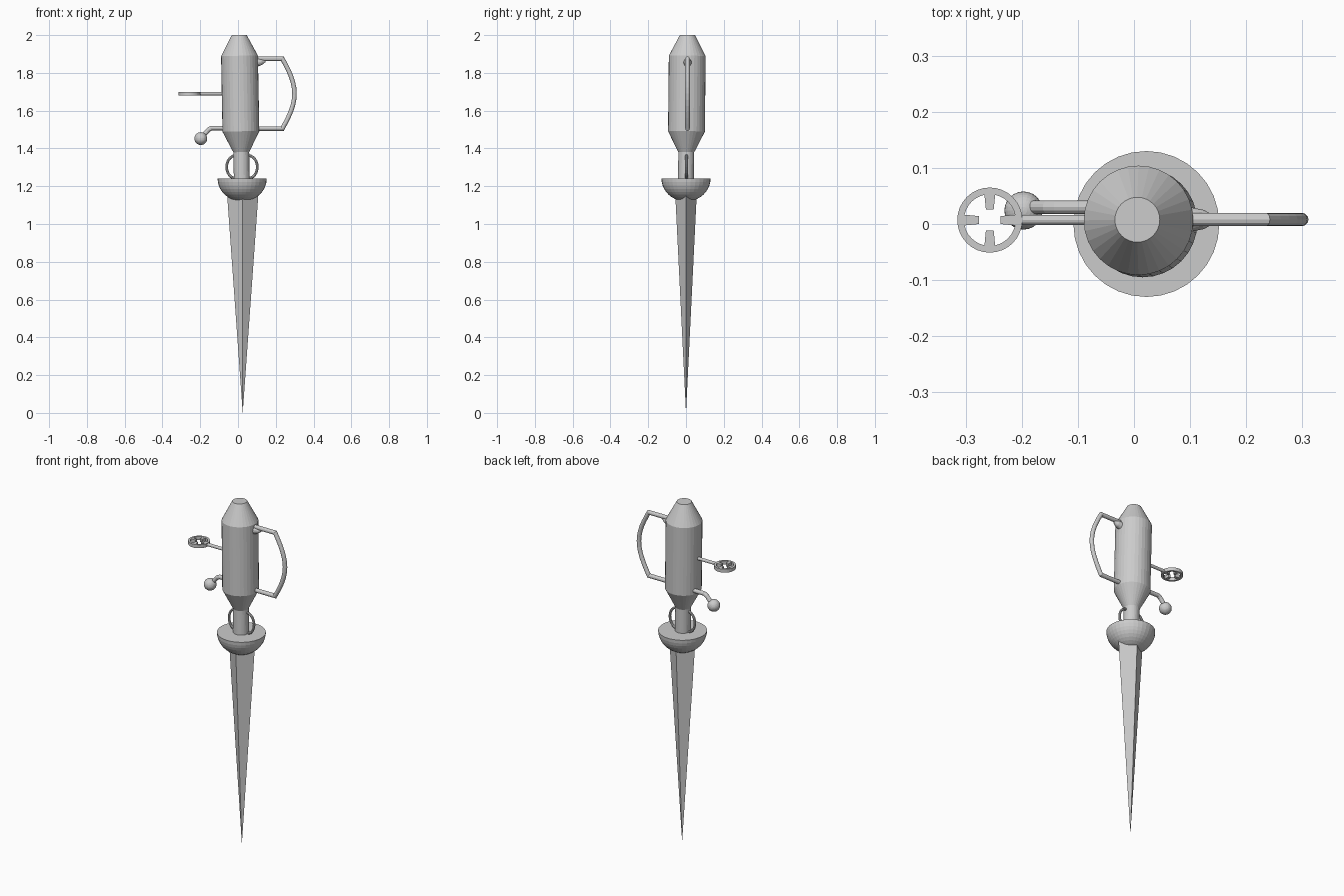
import bpy, bmesh, math
from mathutils import Vector, Matrix

if "Cube" in bpy.data.objects:
    bpy.data.objects.remove(bpy.data.objects["Cube"])

grey = bpy.data.materials.new("plain grey")
grey.use_nodes = True
COLOUR = (0.6, 0.6, 0.6, 1)
grey.diffuse_color = COLOUR
grey.node_tree.nodes["Principled BSDF"].inputs["Base Color"].default_value = COLOUR


def finish(name, bm):
    bmesh.ops.recalc_face_normals(bm, faces=bm.faces)
    mesh = bpy.data.meshes.new(name)
    bm.to_mesh(mesh)
    bm.free()
    mesh.materials.append(grey)
    ob = bpy.data.objects.new(name, mesh)
    bpy.context.collection.objects.link(ob)
    return ob


def lathe(name, profile, sides=32, closed=False):
    """Spin (radius, height) points about z; open profiles get end caps."""
    bm = bmesh.new()
    rings = []
    for r, z in profile:
        rings.append([bm.verts.new((r * math.cos(math.tau * i / sides),
                                    r * math.sin(math.tau * i / sides), z)) for i in range(sides)])
    pairs = list(zip(rings, rings[1:]))
    if closed:
        pairs.append((rings[-1], rings[0]))
    else:
        bm.faces.new(rings[0])
        bm.faces.new(rings[-1])
    for a, b in pairs:
        for i in range(sides):
            j = (i + 1) % sides
            bm.faces.new((a[i], a[j], b[j], b[i]))
    return finish(name, bm)


def tube(name, points, radius, sides=12):
    """Sweep a circle along a path lying in an xz plane, with mitred joints."""
    bm = bmesh.new()
    pts = [Vector(p) for p in points]
    side = Vector((0, 1, 0))
    rings = []
    for i, p in enumerate(pts):
        before = (p - pts[i - 1]).normalized() if i else None
        after = (pts[i + 1] - p).normalized() if i < len(pts) - 1 else before
        before = before or after
        along = (before + after).normalized()
        out = along.cross(side) / max(along.dot(after), 0.5)
        rings.append([bm.verts.new(p + radius * (math.cos(math.tau * k / sides) * side
                                                 + math.sin(math.tau * k / sides) * out))
                      for k in range(sides)])
    for a, b in zip(rings, rings[1:]):
        for k in range(sides):
            m = (k + 1) % sides
            bm.faces.new((a[k], a[m], b[m], b[k]))
    bm.faces.new(rings[0])
    bm.faces.new(rings[-1])
    return finish(name, bm)


# Leaning body with tapered ends and neck
AXIS = Vector((0.02, 0, 1.24))
body = lathe("body", [(0.042, -0.02), (0.042, 0.14), (0.0975, 0.25), (0.0975, 0.65), (0.04, 0.76)])
body.location = AXIS
body.rotation_euler = (-0.01, -0.0185, 0)

# Hemispherical bowl guard
bowl = lathe("bowl_guard", [(0.13 * math.cos(t * math.pi / 20), -0.12 * math.sin(t * math.pi / 20))
                            for t in range(10)] + [(0.002, -0.12)])
bowl.location = (0.022, 0, 1.24)

# Four-sided tapering blade
blade = lathe("blade", [(0.0006, 0), (1, 1.16)], sides=4)
blade.data.transform(Matrix.Diagonal((0.083, 0.057, 1, 1)))
blade.location = (0.025, 0, 0)

# Curved side handle
bow = [(0.235 + 0.064 * math.sin(math.pi * t / 12), 0.008,
        1.69 + 0.185 * math.cos(math.pi * t / 12)) for t in range(13)]
bow = [(x, y, 1.69 + 0.185 * (1 - t / 6)) for t, (x, y, z) in enumerate(bow)]
tube("side_handle", [(0.09, 0.008, 1.875)] + bow + [(0.09, 0.008, 1.505)], 0.012)

# Small stud under the handle
stud = lathe("handle_stud", [(0.022, 0), (0.017, 0.025), (0.006, 0.045)], sides=16)
stud.rotation_euler = (0, math.radians(80), 0)
stud.location = (0.1, 0.008, 1.855)

# Hand wheel with inward tabs, on a straight rod
HUB = (-0.257, 0.007, 1.69)
tube("wheel_rod", [(-0.07, 0.007, 1.69), (-0.202, 0.007, 1.69)], 0.009)
rim = lathe("wheel_rim", [(0.058, -0.01), (0.058, 0.01), (0.046, 0.01), (0.046, -0.01)], closed=True)
rim.location = HUB
for i in range(4):
    bm = bmesh.new()
    bmesh.ops.create_cube(bm, size=1)
    for v in bm.verts:
        outer = v.co.x > 0
        v.co = (0.05 if outer else 0.019, v.co.y * (0.02 if outer else 0.014), v.co.z * 0.018)
    tab = finish("wheel_tab_%d" % (i + 1), bm)
    tab.location = HUB
    tab.rotation_euler.z = i * math.pi / 2

# Bent lever with a ball knob
tube("lever", [(-0.06, 0.03, 1.508), (-0.14, 0.03, 1.508), (-0.155, 0.03, 1.5),
               (-0.195, 0.03, 1.455)], 0.012)
bm = bmesh.new()
bmesh.ops.create_uvsphere(bm, u_segments=24, v_segments=16, radius=0.034)
finish("lever_knob", bm).location = (-0.197, 0.024, 1.452)

# Thin loops on both sides of the neck
for name, s in (("left_neck_loop", 1), ("right_neck_loop", -1)):
    path = [(0.021 + s * (0.035 + 0.046 * math.sin(a)), 0.003, 1.302 + 0.06 * math.cos(a))
            for a in [math.pi * t / 12 for t in range(13)]]
    tube(name, path, 0.007, 8)
